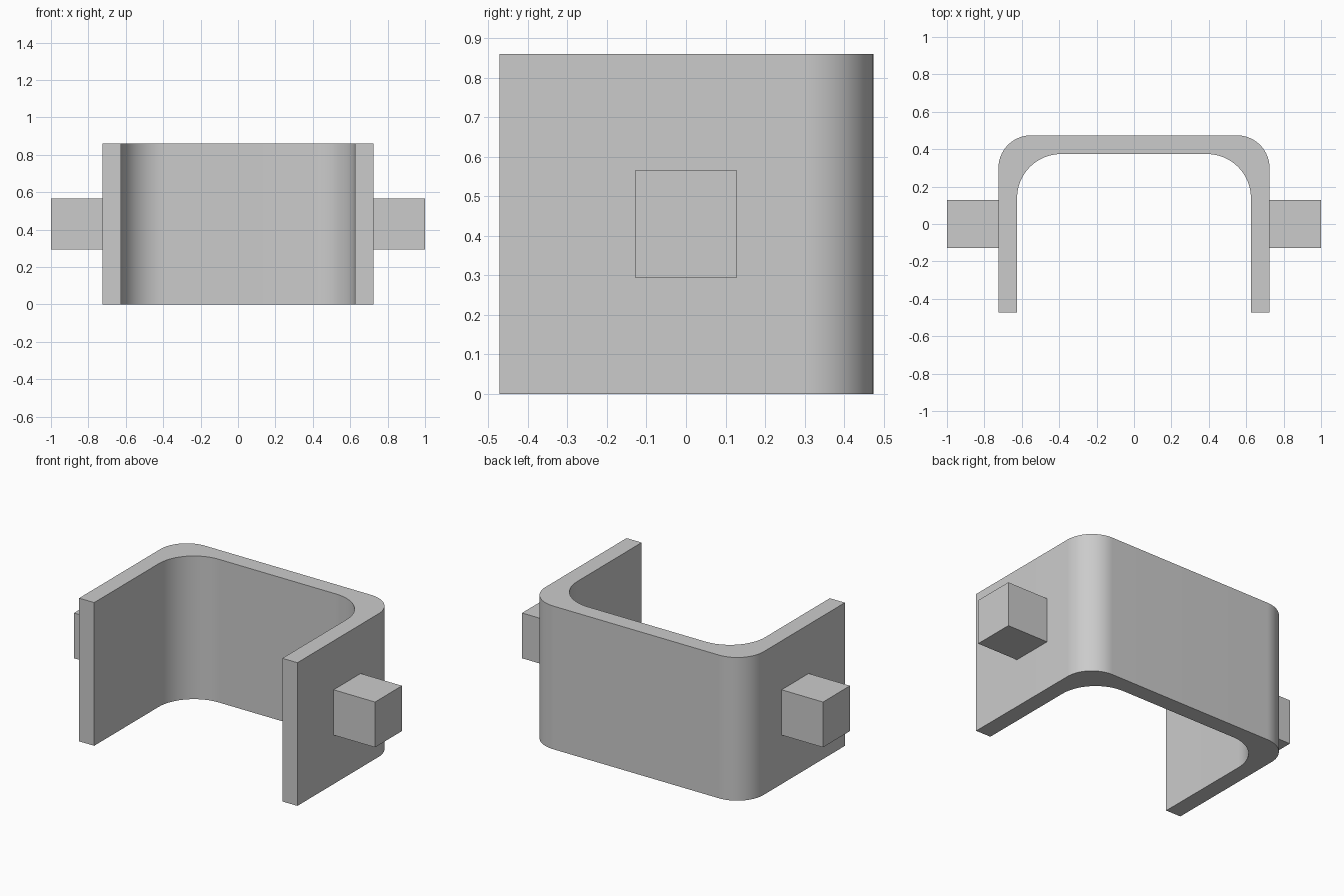
import bpy, bmesh
from math import sin, cos, pi

if "Cube" in bpy.data.objects:
    bpy.data.objects.remove(bpy.data.objects["Cube"])

HEIGHT = 0.86
FRONT, BACK = -0.472, 0.474
OUTER, WALL = 0.725, 0.1

grey = bpy.data.materials.new("plain grey")
grey.use_nodes = True
colour = (0.6, 0.6, 0.6, 1)
grey.diffuse_color = colour
grey.node_tree.nodes["Principled BSDF"].inputs["Base Color"].default_value = colour


def add_object(name, bm):
    bmesh.ops.recalc_face_normals(bm, faces=bm.faces[:])
    mesh = bpy.data.meshes.new(name)
    bm.to_mesh(mesh)
    bm.free()
    mesh.materials.append(grey)
    obj = bpy.data.objects.new(name, mesh)
    bpy.context.collection.objects.link(obj)
    return obj


def u_path(half_width, back, radius, steps=24):
    """Half-open U from the right front tip, round the back, to the left."""
    arc = [(half_width - radius + radius * cos(i * pi / 2 / steps),
            back - radius + radius * sin(i * pi / 2 / steps))
           for i in range(steps + 1)]
    side = [(half_width, FRONT)] + arc
    return side + [(-x, y) for x, y in reversed(side)]


# Bent bracket: U profile extruded upward
bm = bmesh.new()
profile = u_path(OUTER, BACK, 0.175) + u_path(OUTER - WALL, BACK - WALL, 0.235)[::-1]
base = bm.faces.new([bm.verts.new((x, y, 0)) for x, y in profile])
top = bmesh.ops.extrude_face_region(bm, geom=[base])["geom"]
bmesh.ops.translate(bm, vec=(0, 0, HEIGHT),
                    verts=[g for g in top if isinstance(g, bmesh.types.BMVert)])
bracket = add_object("bracket", bm)
bpy.context.view_layer.objects.active = bracket
bracket.select_set(True)
bpy.ops.object.shade_smooth_by_angle(angle=pi / 6)

# Square pegs on the outer sides
for side, name in ((1, "left_peg"), (-1, "right_peg")):
    bm = bmesh.new()
    bmesh.ops.create_cube(bm, size=1)
    bmesh.ops.scale(bm, vec=(1 - OUTER, 0.256, 0.272), verts=bm.verts)
    bmesh.ops.translate(bm, vec=(side * (1 + OUTER) / 2, 0, HEIGHT / 2), verts=bm.verts)
    add_object(name, bm)
